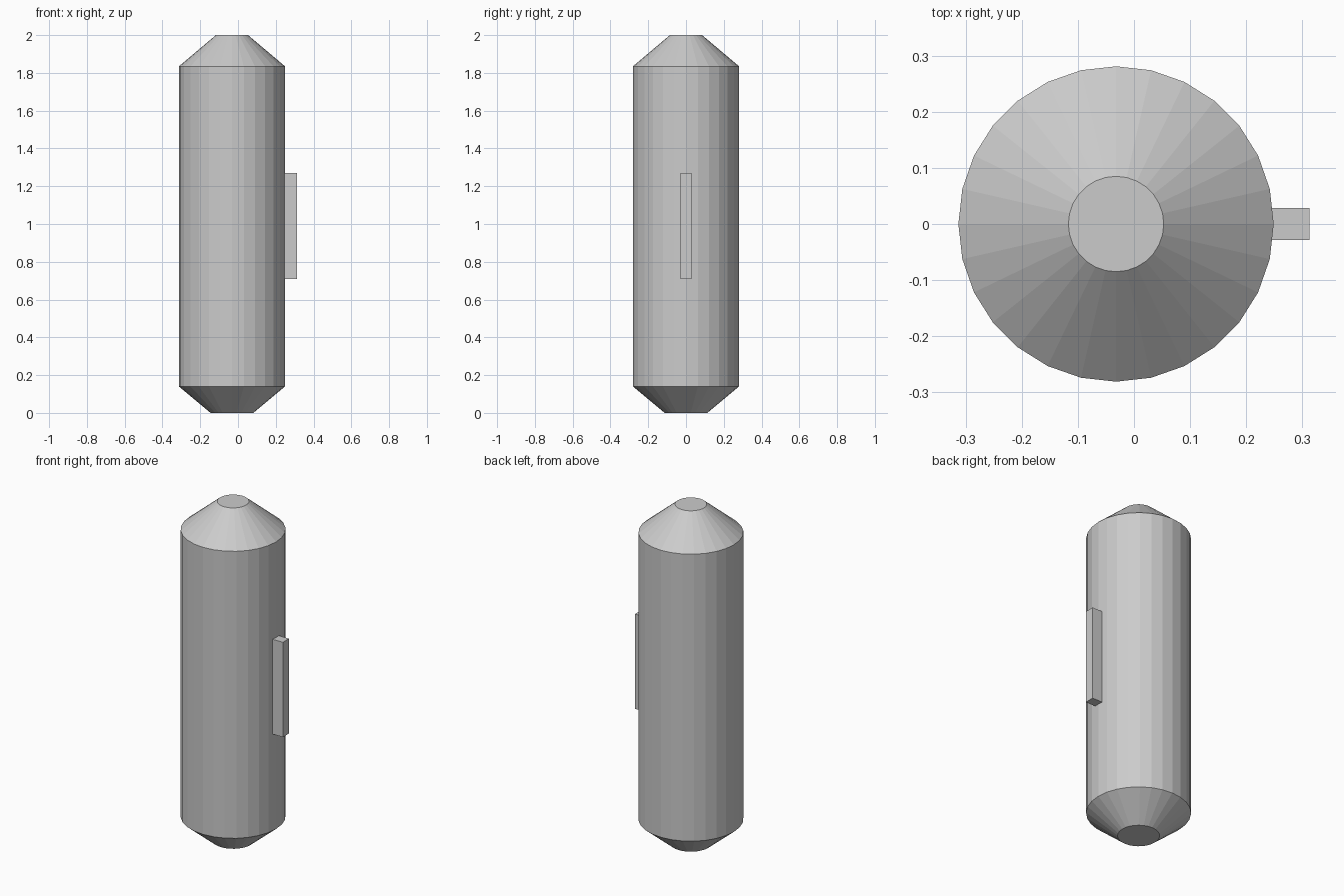
import bpy, bmesh, math

if "Cube" in bpy.data.objects:
    bpy.data.objects.remove(bpy.data.objects["Cube"])

SIDES = 28
CX = -0.032


def make_object(name, bm):
    bmesh.ops.recalc_face_normals(bm, faces=bm.faces[:])
    mesh = bpy.data.meshes.new(name)
    bm.to_mesh(mesh)
    bm.free()
    obj = bpy.data.objects.new(name, mesh)
    bpy.context.collection.objects.link(obj)
    return obj


# Capsule body: (radius, height) profile turned around the vertical axis
profile = [(0.113, 0.0), (0.281, 0.14), (0.281, 1.835), (0.085, 2.0)]
bm = bmesh.new()
rings = []
for r, z in profile:
    angles = [2 * math.pi * i / SIDES for i in range(SIDES)]
    rings.append([bm.verts.new((CX + r * math.cos(a), r * math.sin(a), z)) for a in angles])
for low, high in zip(rings, rings[1:]):
    for i in range(SIDES):
        j = (i + 1) % SIDES
        bm.faces.new((low[i], low[j], high[j], high[i]))
bm.faces.new(rings[0])
bm.faces.new(rings[-1])
make_object("body", bm)

# Thin upright handle on the right side, slightly sunk into the body
x0, x1, z0, z1 = 0.24, 0.313, 0.71, 1.27
bm = bmesh.new()
bmesh.ops.create_cube(bm, size=1)
bmesh.ops.scale(bm, vec=(x1 - x0, 0.057, z1 - z0), verts=bm.verts[:])
bmesh.ops.translate(bm, vec=((x0 + x1) / 2, 0, (z0 + z1) / 2), verts=bm.verts[:])
make_object("side_handle", bm)
